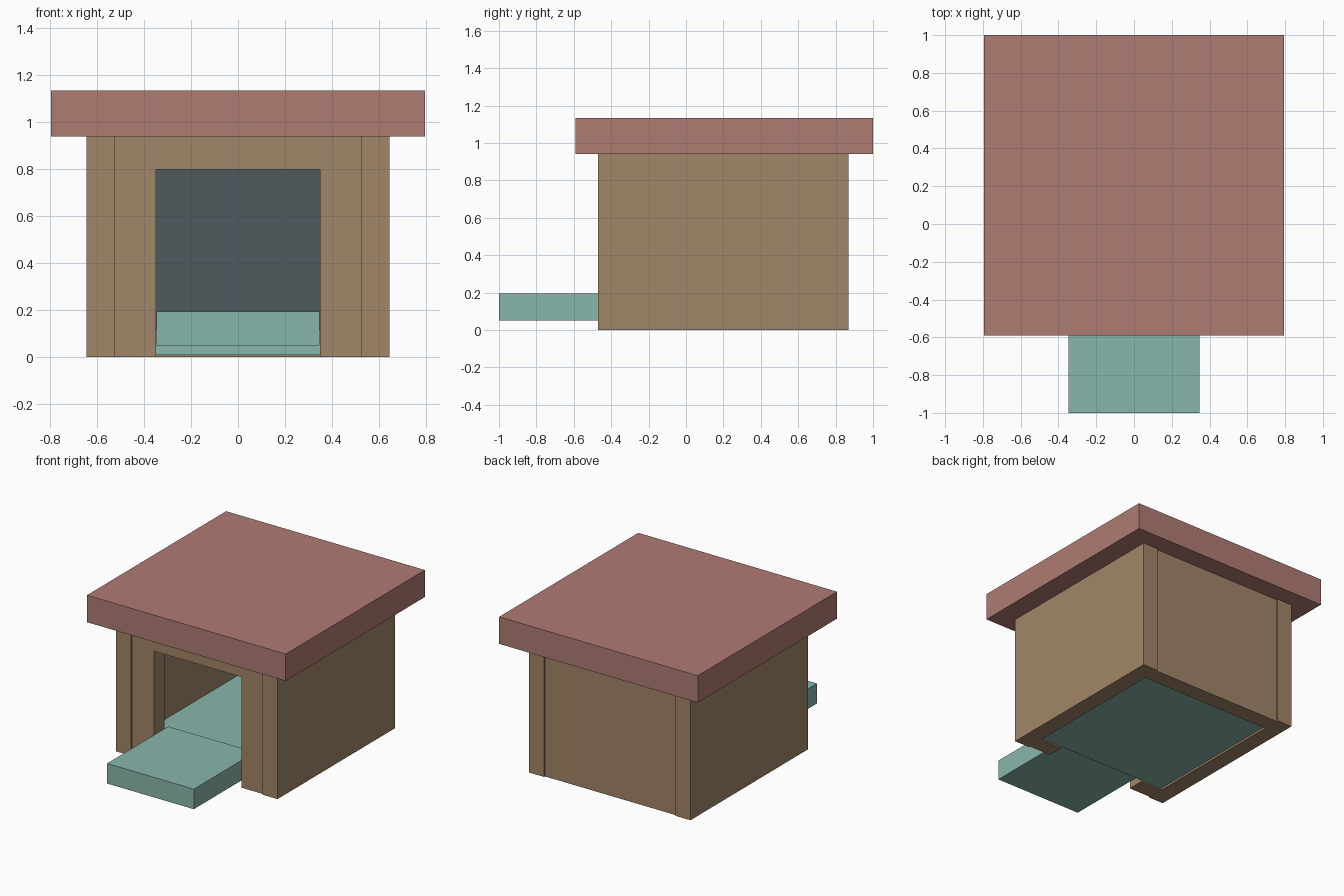
import bpy, bmesh

if "Cube" in bpy.data.objects:
    bpy.data.objects.remove(bpy.data.objects["Cube"])


def material(name, color):
    m = bpy.data.materials.new(name)
    m.diffuse_color = (*color, 1)
    m.use_nodes = True
    m.node_tree.nodes["Principled BSDF"].inputs["Base Color"].default_value = m.diffuse_color
    return m


WOOD = material("wood", (0.36, 0.24, 0.14))
ROOF = material("roof_red", (0.43, 0.20, 0.17))
TEAL = material("floor_teal", (0.25, 0.47, 0.41))
DARK = material("dark_panel", (0.08, 0.10, 0.11))


def finish(name, bm, mat):
    bmesh.ops.recalc_face_normals(bm, faces=bm.faces)
    me = bpy.data.meshes.new(name)
    bm.to_mesh(me)
    bm.free()
    me.materials.append(mat)
    ob = bpy.data.objects.new(name, me)
    bpy.context.collection.objects.link(ob)
    return ob


def prism(name, profile, y0, y1, mat):
    """Extrude an x-z outline from y0 to y1."""
    bm = bmesh.new()
    face = bm.faces.new([bm.verts.new((x, y0, z)) for x, z in profile])
    ext = bmesh.ops.extrude_face_region(bm, geom=[face])
    moved = [v for v in ext["geom"] if isinstance(v, bmesh.types.BMVert)]
    bmesh.ops.translate(bm, verts=moved, vec=(0, y1 - y0, 0))
    return finish(name, bm, mat)


def box(name, x, y, z, mat):
    return prism(name, [(x[0], z[0]), (x[1], z[0]), (x[1], z[1]), (x[0], z[1])],
                 y[0], y[1], mat)


# Side walls, standing slightly proud of the front and back walls
for side, s in (("left", -1), ("right", 1)):
    box(side + "_wall", sorted((s * 0.525, s * 0.645)), (-0.47, 0.87), (0, 0.94), WOOD)

# Back wall, and front wall with its doorway
box("back_wall", (-0.525, 0.525), (0.74, 0.86), (0, 0.94), WOOD)
half = [(0.35, 0), (0.525, 0), (0.525, 0.94)]
outline = [(0.35, 0.8)] + half + [(-x, z) for x, z in reversed(half)] + [(-0.35, 0.8)]
prism("front_wall", outline, -0.46, -0.34, WOOD)

# Flat overhanging roof
box("roof", (-0.795, 0.795), (-0.59, 1.0), (0.94, 1.135), ROOF)

# Inner floor, entrance step and dark panel on the back wall
box("floor", (-0.52, 0.52), (-0.34, 0.74), (0.01, 0.12), TEAL)
box("entrance_step", (-0.347, 0.347), (-1.0, -0.30), (0.05, 0.195), TEAL)
box("inner_back_panel", (-0.45, 0.45), (0.72, 0.74), (0.12, 0.88), DARK)
